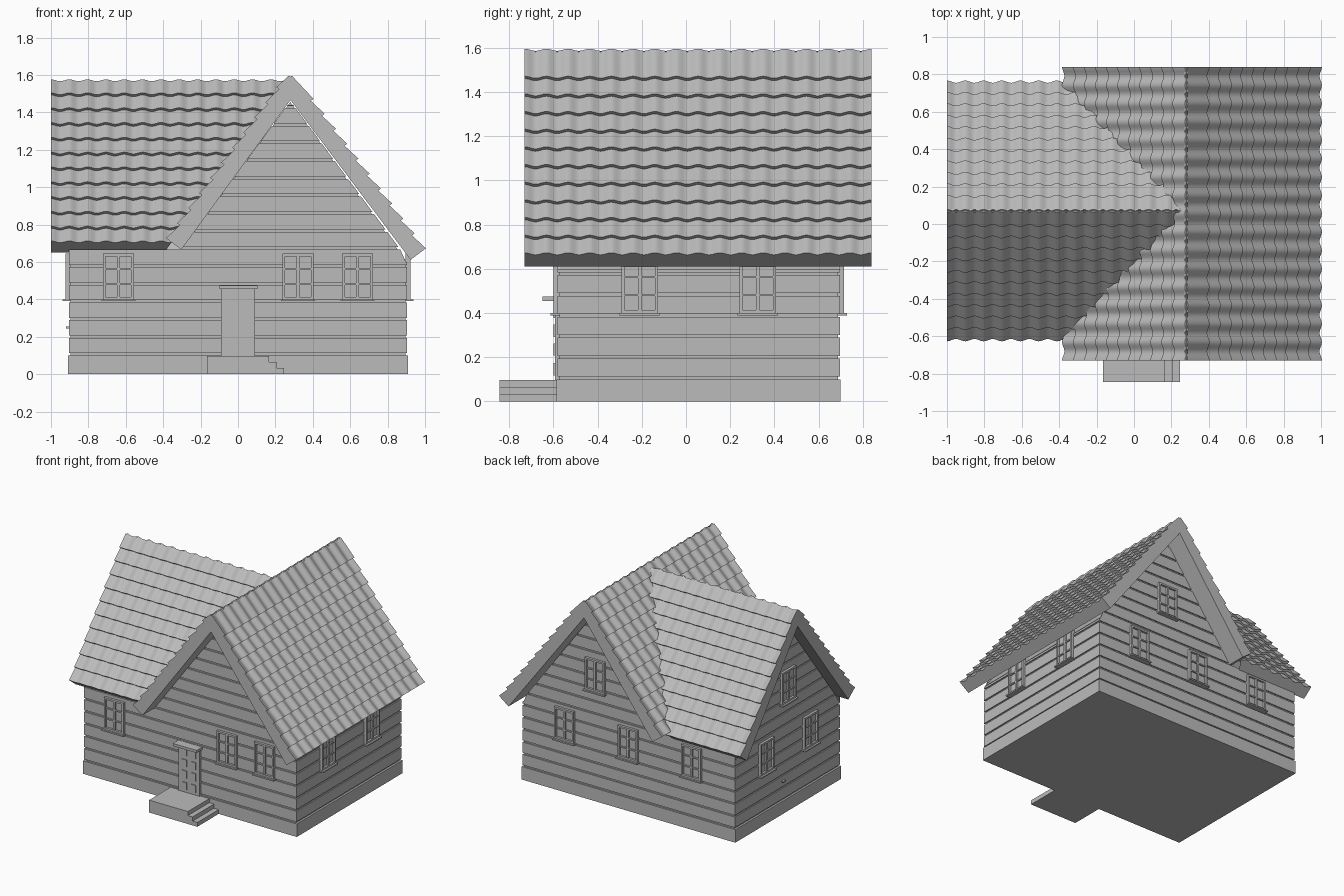
import bpy, bmesh, math
from mathutils import Vector as V

if "Cube" in bpy.data.objects:
    bpy.data.objects.remove(bpy.data.objects["Cube"])

mat = bpy.data.materials.new("plain grey")
mat.diffuse_color = (0.5, 0.5, 0.5, 1)
mat.use_nodes = True
mat.node_tree.nodes["Principled BSDF"].inputs["Base Color"].default_value = mat.diffuse_color

# wall frames: origin, sideways axis, outward axis
X, Y, Z = V((1, 0, 0)), V((0, 1, 0)), V((0, 0, 1))
WALLS = {
    "front": (V((0, -0.572, 0)), X, -Y),
    "back": (V((0, 0.687, 0)), X, Y),
    "right": (V((0.895, 0, 0)), Y, X),
    "left": (V((-0.895, 0, 0)), Y, -X),
}


def finish(name, bm, smooth=False, recalc=True):
    if recalc:
        bmesh.ops.recalc_face_normals(bm, faces=bm.faces[:])
    me = bpy.data.meshes.new(name)
    bm.to_mesh(me)
    bm.free()
    me.materials.append(mat)
    if smooth:
        me.polygons.foreach_set("use_smooth", [True] * len(me.polygons))
        me.set_sharp_from_angle(angle=math.radians(35))
    ob = bpy.data.objects.new(name, me)
    bpy.context.collection.objects.link(ob)
    return ob


def prism(bm, poly, d0, d1, origin, a, c, b=Z):
    """Extrude a 2D polygon in the (a, b) plane along c from d0 to d1."""
    lo = [bm.verts.new(origin + a * p + b * q + c * d0) for p, q in poly]
    hi = [bm.verts.new(origin + a * p + b * q + c * d1) for p, q in poly]
    bm.faces.new(lo)
    bm.faces.new(hi)
    n = len(poly)
    for i in range(n):
        j = (i + 1) % n
        bm.faces.new((lo[i], lo[j], hi[j], hi[i]))


def rect(u0, u1, z0, z1):
    return [(u0, z0), (u1, z0), (u1, z1), (u0, z1)]


def wall_box(bm, wall, u0, u1, z0, z1, d0, d1):
    o, a, c = WALLS[wall]
    prism(bm, rect(u0, u1, z0, z1), d0, d1, o, a, c)


def box(name, x0, x1, y0, y1, z0, z1):
    bm = bmesh.new()
    prism(bm, rect(x0, x1, z0, z1), y0, y1, V(), X, Y)
    finish(name, bm)


# foundation, porch and side steps
box("plinth", -0.91, 0.91, -0.585, 0.7, 0, 0.1)
box("porch", -0.165, 0.165, -0.845, -0.58, 0, 0.096)
box("upper_step", 0.165, 0.205, -0.845, -0.58, 0, 0.065)
box("lower_step", 0.205, 0.245, -0.845, -0.58, 0, 0.033)

# wall cores behind the siding
bm = bmesh.new()
prism(bm, [(-0.895, 0.05), (0.895, 0.05), (0.895, 0.61), (0.28, 1.455),
           (-0.33, 0.63), (-0.895, 0.63)], -0.572, 0.687, V(), X, Y)
prism(bm, [(-0.572, 0.05), (0.687, 0.05), (0.687, 0.63), (0.07, 1.44),
           (-0.572, 0.63)], -0.895, 0.15, V(), Y, X)
finish("wall_core", bm)


# siding boards, clipped to the gables
def bounds(wall, z, gable):
    if wall in ("front", "back"):
        h = (1.46 - z) / 1.35
        return (0.28 - h if gable else -0.904), min(0.904, 0.28 + h)
    if wall == "left":
        h = (1.44 - z) / 1.295
        return max(-0.58, 0.07 - h), min(0.695, 0.07 + h)
    return -0.58, 0.695


for wall, (o, a, c) in WALLS.items():
    bm = bmesh.new()
    z, top = 0.112, 0.6 if wall == "right" else 1.44
    while z < top:
        z1 = min(z + 0.082, top)
        l0, r0 = bounds(wall, z, z > 0.62)
        l1, r1 = bounds(wall, z1, z > 0.62)
        prism(bm, [(l0, z), (r0, z), (r1, z1), (l1, z1)], -0.002, 0.009, o, a, c)
        z += 0.0945
    finish(wall + "_siding", bm)


# windows: glass, frame, muntins and sill
def window(wall, u, z):
    w, h, f = 0.083, 0.122, 0.014
    bm = bmesh.new()
    wall_box(bm, wall, u - w, u + w, z - h, z + h, 0, 0.012)
    for s in (-1, 1):
        wall_box(bm, wall, u + s * (w - f / 2) - f / 2, u + s * (w - f / 2) + f / 2,
                 z - h, z + h, 0, 0.028)
        wall_box(bm, wall, u - w, u + w, z + s * (h - f / 2) - f / 2,
                 z + s * (h - f / 2) + f / 2, 0, 0.028)
        k = z + s * h / 3
        wall_box(bm, wall, u - w, u + w, k - 0.005, k + 0.005, 0, 0.022)
    wall_box(bm, wall, u - 0.008, u + 0.008, z - h, z + h, 0, 0.024)
    wall_box(bm, wall, u - w - 0.008, u + w + 0.008, z - h - 0.01, z - h, 0, 0.042)
    finish(wall + "_window", bm)


LOW = 0.522
for wall, us in (("front", (-0.64, 0.32, 0.64)), ("back", (-0.54, 0, 0.54)),
                 ("right", (-0.21, 0.325)), ("left", (-0.21, 0.325))):
    for u in us:
        window(wall, u, LOW)
window("back", 0.28, 0.97)
window("left", 0.06, 0.97)

# door with raised panels and canopy
bm = bmesh.new()
wall_box(bm, "front", -0.09, 0.09, 0.096, 0.455, 0, 0.022)
for u in (-0.04, 0.04):
    for z in (0.145, 0.235, 0.32, 0.405):
        wall_box(bm, "front", u - 0.02, u + 0.02, z - 0.028, z + 0.028, 0.02, 0.028)
finish("door", bm)
bm = bmesh.new()
wall_box(bm, "front", -0.1, 0.103, 0.455, 0.475, 0, 0.078)
finish("door_canopy", bm)

# small vent on the left wall
bm = bmesh.new()
wall_box(bm, "left", 0.1, 0.13, 0.245, 0.255, 0, 0.025)
finish("vent", bm)


# roof slopes: slab plus wavy overlapping tiles
def slope(name, ridge, along, out, length, run, grade, cut=None):
    ang = math.atan(grade)
    D = out * math.cos(ang) - Z * math.sin(ang)
    N = out * math.sin(ang) + Z * math.cos(ang)
    L, t = run / math.cos(ang), 0.065

    def trim(bm):
        if cut:
            bmesh.ops.bisect_plane(bm, geom=bm.verts[:] + bm.edges[:] + bm.faces[:],
                                   plane_co=cut[0], plane_no=cut[1], clear_inner=True)

    bm = bmesh.new()
    prism(bm, [(0, 0), (L, 0), (L, -t), (t * grade, -t)], 0, length, ridge, D, along, N)
    bmesh.ops.recalc_face_normals(bm, faces=bm.faces[:])
    trim(bm)
    finish(name + "_slab", bm, recalc=False)

    # tile rows from ridge to eave, each ending in a raised lip
    step = 0.1
    ends = [L - k * step for k in range(20) if L - k * step > 0.06][::-1]
    lines, s0 = [], -0.012
    for e in ends:
        lines += [(s0, 0.011), (e, 0.029)]
        s0 = e
    cols = round(length / 0.098)
    n = cols * 8
    bm = bmesh.new()
    grid = []
    for s, lift in lines:
        row = []
        for i in range(n + 1):
            h = lift + 0.008 * math.cos(2 * math.pi * i / 8)
            row.append(bm.verts.new((length * i / n, s, h)))
        grid.append(row)
    for r0, r1 in zip(grid, grid[1:]):
        for i in range(n):
            bm.faces.new((r0[i], r0[i + 1], r1[i + 1], r1[i]))
    # skirt closing the sheet down to the slab
    rim = [e for e in bm.edges if e.is_boundary]
    for g in bmesh.ops.extrude_edge_only(bm, edges=rim)["geom"]:
        if isinstance(g, bmesh.types.BMVert):
            g.co.z = -0.002
    for v in bm.verts:
        v.co = ridge + along * v.co.x + D * v.co.y + N * v.co.z
    bm.normal_update()
    if sum(f.normal.dot(N) * f.calc_area() for f in bm.faces) < 0:
        bmesh.ops.reverse_faces(bm, faces=bm.faces[:])
    trim(bm)
    finish(name + "_tiles", bm, smooth=True, recalc=False)


main = V((0.28, -0.73, 1.575))
slope("main_roof_right", main, Y, X, 1.57, 0.695, 1.33)
slope("main_roof_left", main, Y, -X, 1.57, 0.635, 1.37)

# wing roof, trimmed where it meets the main roof
valley = (main, V((-1.37, 0, 1)).normalized())
wing = V((-1, 0.07, 1.555))
slope("wing_roof_front", wing, X, -Y, 1.274, 0.668, 1.295, valley)
slope("wing_roof_back", wing, X, Y, 1.274, 0.668, 1.295, valley)
